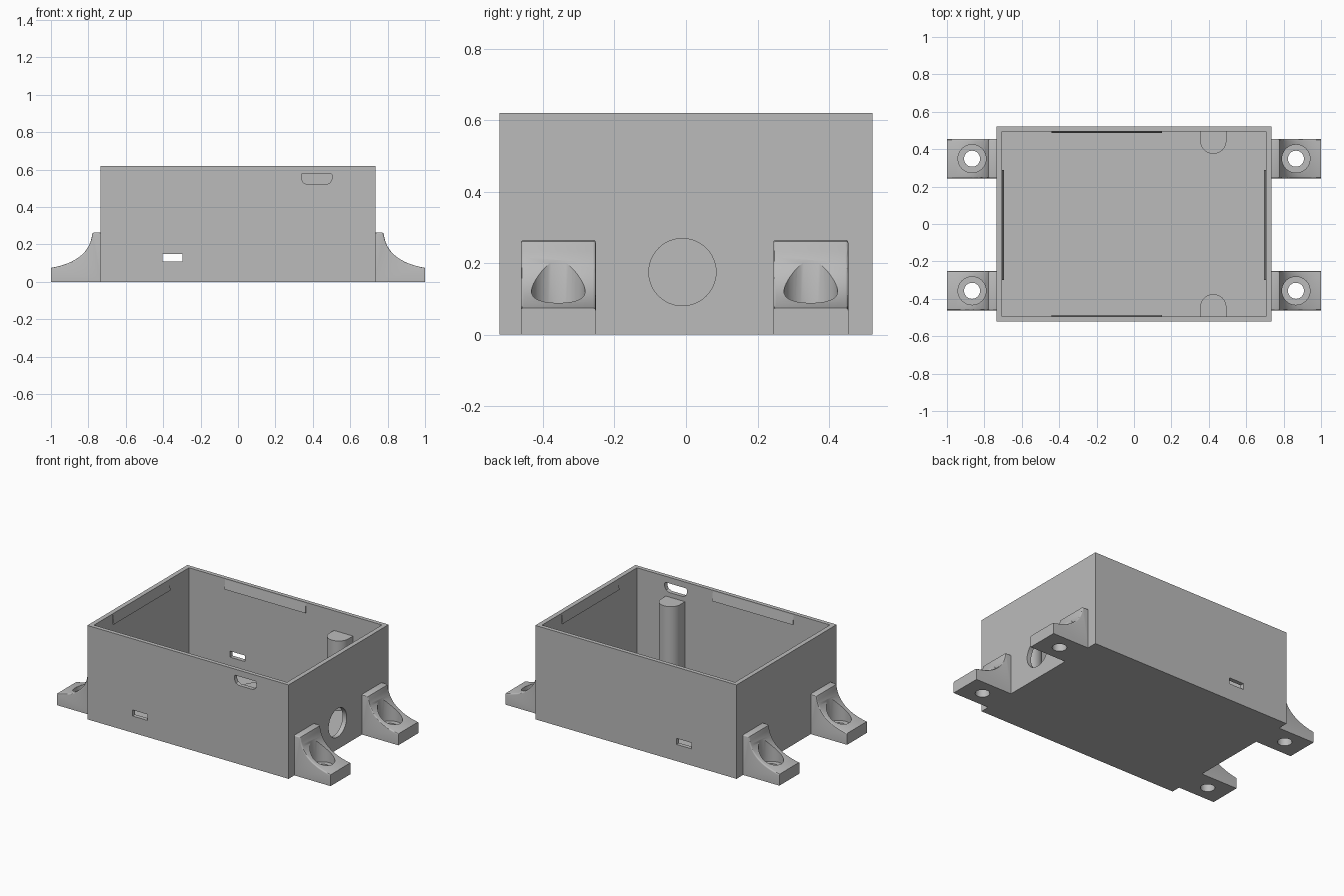
import bpy, bmesh
from math import pi, cos, sin, radians

cube = bpy.data.objects.get("Cube")
if cube:
    bpy.data.objects.remove(cube, do_unlink=True)

grey = bpy.data.materials.new("plain grey")
grey.use_nodes = True
COLOUR = (0.5, 0.5, 0.5, 1)
grey.diffuse_color = COLOUR
grey.node_tree.nodes["Principled BSDF"].inputs["Base Color"].default_value = COLOUR

# Overall sizes
HX, HY, HEIGHT = 0.735, 0.522, 0.62
WALL, FLOOR = 0.03, 0.03
IX, IY = HX - WALL, HY - WALL + 0.003


def prism(name, outline, lo, hi, axis, round_edge=None, radius=0.012):
    """Extrude a 2D outline along an axis, optionally rounding chosen edges."""
    place = {"x": lambda u, v, w: (w, u, v),
             "y": lambda u, v, w: (u, w, v),
             "z": lambda u, v, w: (u, v, w)}[axis]
    bm = bmesh.new()
    ends = [[bm.verts.new(place(u, v, w)) for u, v in outline] for w in (lo, hi)]
    bm.faces.new(ends[0])
    bm.faces.new(ends[1][::-1])
    n = len(outline)
    for i in range(n):
        j = (i + 1) % n
        bm.faces.new((ends[0][i], ends[1][i], ends[1][j], ends[0][j]))
    bmesh.ops.recalc_face_normals(bm, faces=bm.faces)
    if round_edge:
        edges = [e for e in bm.edges if round_edge(e)]
        bmesh.ops.bevel(bm, geom=edges, offset=radius, segments=3,
                        profile=0.5, affect="EDGES")
    mesh = bpy.data.meshes.new(name)
    bm.to_mesh(mesh)
    bm.free()
    mesh.materials.append(grey)
    obj = bpy.data.objects.new(name, mesh)
    bpy.context.collection.objects.link(obj)
    return obj


def rect(u0, u1, v0, v1):
    return [(u0, v0), (u1, v0), (u1, v1), (u0, v1)]


def circle(u, v, r, n=48, start=0, sweep=2 * pi):
    return [(u + r * cos(start + sweep * i / n), v + r * sin(start + sweep * i / n))
            for i in range(n)]


def select_only(obj):
    bpy.ops.object.select_all(action="DESELECT")
    obj.select_set(True)
    bpy.context.view_layer.objects.active = obj


def cut(obj, cutters):
    """Subtract the cutters, then discard them."""
    select_only(obj)
    for c in cutters:
        mod = obj.modifiers.new("cut", "BOOLEAN")
        mod.operation = "DIFFERENCE"
        mod.solver = "EXACT"
        mod.object = c
        bpy.ops.object.modifier_apply(modifier=mod.name)
        bpy.data.objects.remove(c, do_unlink=True)


def smooth(obj):
    select_only(obj)
    bpy.ops.object.shade_smooth_by_angle(angle=radians(30))


# Open box with its wall openings
box = prism("box", rect(-HX, HX, -HY, HY), 0, HEIGHT, "z")
port = [(0.345, 0.58), (0.34, 0.574), (0.34, 0.55), (0.35, 0.53), (0.37, 0.52),
        (0.47, 0.52), (0.492, 0.53), (0.502, 0.55), (0.502, 0.574), (0.497, 0.58)]
cut(box, [
    prism("cavity", rect(-IX, IX, -IY, IY), FLOOR, 1, "z"),
    prism("low_slots", rect(-0.405, -0.297, 0.11, 0.15), -1, 1, "y"),
    prism("port_opening", port, -1, -0.47, "y"),
    prism("cable_hole", circle(-0.01, 0.175, 0.094), 0.6, 1, "x"),
])
smooth(box)

# Support posts against the front and back walls
for side, label in ((-1, "front"), (1, "back")):
    arc = [(0.424 + 0.07 * cos(pi * i / 24), side * (0.445 - 0.07 * sin(pi * i / 24)))
           for i in range(25)]
    wall_y = side * (IY + 0.005)
    post = prism(label + "_post", arc + [(0.354, wall_y), (0.494, wall_y)],
                 FLOOR - 0.005, 0.49, "z")
    smooth(post)

# Sloped snap ridges just under the rim
for side, along_x, along_y in ((-1, "front", "right"), (1, "back", "left")):
    for name, wall, lo, hi, axis in ((along_x, IY, -0.44, 0.15, "x"),
                                     (along_y, IX, -0.3, 0.29, "y")):
        wedge = [(side * (wall + 0.004), 0.613), (side * wall, 0.613),
                 (side * (wall - 0.009), 0.552), (side * (wall + 0.004), 0.552)]
        prism(name + "_snap_ridge", wedge, lo, hi, axis)

# Mounting feet: concave profile, rounded edges, counterbored screw hole
P0, P1, P2 = (0.78, 0.25), (0.8, 0.11), (1.0, 0.075)
curve = []
for i in range(17):
    t = i / 16
    curve.append(tuple((1 - t) ** 2 * a + 2 * t * (1 - t) * b + t * t * c
                       for a, b, c in zip(P0, P1, P2)))
profile = [(HX - 0.005, 0), (HX - 0.005, 0.265), (0.768, 0.265), (0.777, 0.261)]
profile += curve + [(1.0, 0)]


def upper_side_edge(e):
    a, b = (v.co for v in e.verts)
    return (abs(a.y - b.y) < 1e-5 and min(a.z, b.z) > 0.07
            and min(abs(a.x), abs(b.x)) >= HX - 0.006 and abs(a.x - b.x) > 1e-5)


for sx, xname in ((-1, "right"), (1, "left")):
    for cy, yname in ((-0.357, "front"), (0.349, "back")):
        foot = prism(f"{yname}_{xname}_foot", [(sx * x, z) for x, z in profile],
                     cy - 0.105, cy + 0.105, "y", upper_side_edge, 0.008)
        cut(foot, [
            prism("counterbore", circle(sx * 0.866, cy, 0.075), 0.05, 1, "z"),
            prism("screw_hole", circle(sx * 0.866, cy, 0.043, 32), -1, 1, "z"),
        ])
        smooth(foot)
